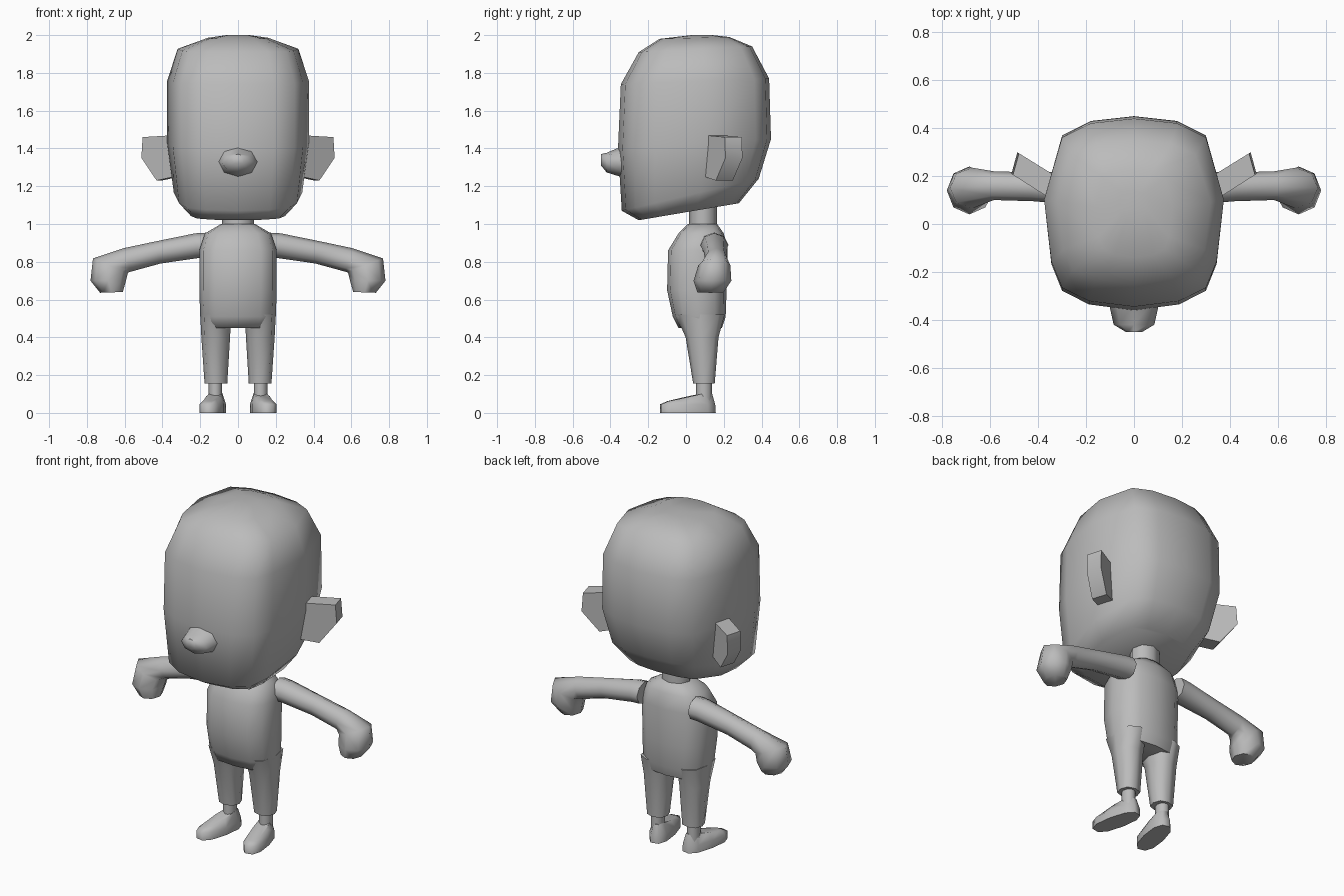
import bpy, bmesh, math
from mathutils import Vector

cube = bpy.data.objects.get("Cube")
if cube:
    bpy.data.objects.remove(cube)

grey = bpy.data.materials.new("plain grey")
grey.use_nodes = True
COLOUR = (0.5, 0.5, 0.5, 1)
grey.diffuse_color = COLOUR
grey.node_tree.nodes["Principled BSDF"].inputs["Base Color"].default_value = COLOUR

X, Y, Z = Vector((1, 0, 0)), Vector((0, 1, 0)), Vector((0, 0, 1))


def oval(centre, ru, rv, u=X, v=Y, n=8, power=1.0):
    """Closed ring of n points; a power below 1 makes it squarer."""
    ring = []
    for i in range(n):
        a = 2 * math.pi * i / n
        c, s = math.cos(a), math.sin(a)
        c = math.copysign(abs(c) ** power, c)
        s = math.copysign(abs(s) ** power, s)
        ring.append(Vector(centre) + u * ru * c + v * rv * s)
    return ring


def loft(name, rings, mirror=False, angle=60):
    """Skin the rings in order and close both ends."""
    bm = bmesh.new()
    loops = [[bm.verts.new(p) for p in ring] for ring in rings]
    n = len(loops[0])
    for a, b in zip(loops, loops[1:]):
        for i in range(n):
            j = (i + 1) % n
            bm.faces.new((a[i], a[j], b[j], b[i]))
    bm.faces.new(loops[0])
    bm.faces.new(loops[-1])
    bmesh.ops.recalc_face_normals(bm, faces=bm.faces)
    mesh = bpy.data.meshes.new(name)
    bm.to_mesh(mesh)
    bm.free()
    mesh.materials.append(grey)
    obj = bpy.data.objects.new(name, mesh)
    bpy.context.collection.objects.link(obj)
    bpy.ops.object.select_all(action='DESELECT')
    obj.select_set(True)
    bpy.context.view_layer.objects.active = obj
    bpy.ops.object.shade_smooth_by_angle(angle=math.radians(angle))
    if mirror:
        mod = obj.modifiers.new("Mirror", 'MIRROR')
        mod.use_mirror_merge = False
    return obj


# Head: boxy plan outline, scaled and tilted at each level
HALF_PLAN = [(0, 0), (.5, .03), (.8, .1), (.92, .24), (1, .57), (.8, .9), (.48, .975), (0, 1)]
PLAN = HALF_PLAN + [(-x, t) for x, t in HALF_PLAN[-2:0:-1]]


def head_ring(z_front, z_back, half, y_front, y_back):
    return [Vector((x * half, y_front + t * (y_back - y_front),
                    z_front + t * (z_back - z_front))) for x, t in PLAN]


loft("head", [head_ring(*r) for r in (
    (1.02, 1.11, .27, -.25, .28),
    (1.07, 1.24, .34, -.34, .385),
    (1.40, 1.45, .375, -.36, .45),
    (1.74, 1.77, .375, -.345, .44),
    (1.91, 1.94, .32, -.25, .35),
    (1.98, 1.99, .16, -.14, .23),
    (2.0, 2.0, .06, .03, .14))], angle=80)

# Nose
loft("nose", [oval((0, y, z), rx, rz, X, Z) for y, z, rx, rz in (
    (-.33, 1.33, .105, .085), (-.42, 1.325, .085, .052), (-.45, 1.34, .035, .03))])

# Ears: slabs sweeping out and back
EAR = [(0, 1.47), (1, 1.46), (1.04, 1.35), (.55, 1.23), (0, 1.25)]


def ear_side(root, tip):
    root, tip = Vector(root), Vector(tip)
    return [root.lerp(tip, s) + Z * z for s, z in EAR]


loft("ears", [ear_side((.34, .10, 0), (.505, .205, 0)),
              ear_side((.31, .19, 0), (.48, .295, 0))], mirror=True)

# Neck and torso
loft("neck", [oval((0, .09, z), .085, .075) for z in (.95, 1.14)])


def torso_ring(z, half, y_front, y_back):
    return oval((0, (y_front + y_back) / 2, z), half, (y_back - y_front) / 2, n=12, power=.75)


loft("torso", [torso_ring(*r) for r in (
    (.45, .185, -.04, .19), (.51, .2, -.07, .21), (.65, .205, -.1, .215),
    (.86, .205, -.095, .22), (.95, .175, -.04, .2), (1.0, .09, .01, .165))], angle=70)

# Legs, ankles and shoes
loft("trouser_legs", [oval((x, y, z), rx, ry, power=.8) for x, y, z, rx, ry in (
    (.117, .095, .155, .06, .057), (.118, .085, .4, .076, .087),
    (.118, .075, .52, .082, .13))], mirror=True)
loft("ankles", [oval((.12, .095, z), .036, .042) for z in (.05, .2)], mirror=True)

SPLAY = math.radians(12)
SIDE = Vector((math.cos(SPLAY), math.sin(SPLAY), 0))
FORWARD = Vector((math.sin(SPLAY), -math.cos(SPLAY), 0))


def shoe_ring(z, half, heel, toe):
    base = Vector((.115, .095, z))
    return oval(base + FORWARD * (heel + toe) / 2, half, (toe - heel) / 2,
                SIDE, FORWARD, n=10, power=.8)


def shoe_top(ring):
    """Lower the toe end of the shoe's upper."""
    for p in ring:
        p.z -= max(0, (p - Vector((.115, .095, 0))).dot(FORWARD)) * .22
    return ring


loft("shoes", [shoe_ring(0, .06, -.065, .24), shoe_ring(.045, .06, -.062, .24),
               shoe_top(shoe_ring(.105, .038, -.045, .2))], mirror=True)


# Arms and drooping hands: ring tilt runs from upright to flat along the bend
def arm_ring(x, y, z, r, ry, tilt):
    t = math.radians(tilt)
    return oval((x, y, z), r, ry, Vector((math.sin(t), 0, math.cos(t))), Y)


loft("arms", [arm_ring(*r) for r in (
    (.17, .15, .888, .066, .075, 0), (.22, .15, .885, .066, .072, 5),
    (.42, .155, .85, .06, .06, 10), (.585, .16, .81, .065, .06, 14),
    (.675, .15, .78, .1, .085, 68), (.687, .14, .7, .094, .1, 90),
    (.67, .13, .638, .06, .07, 92))], mirror=True)
